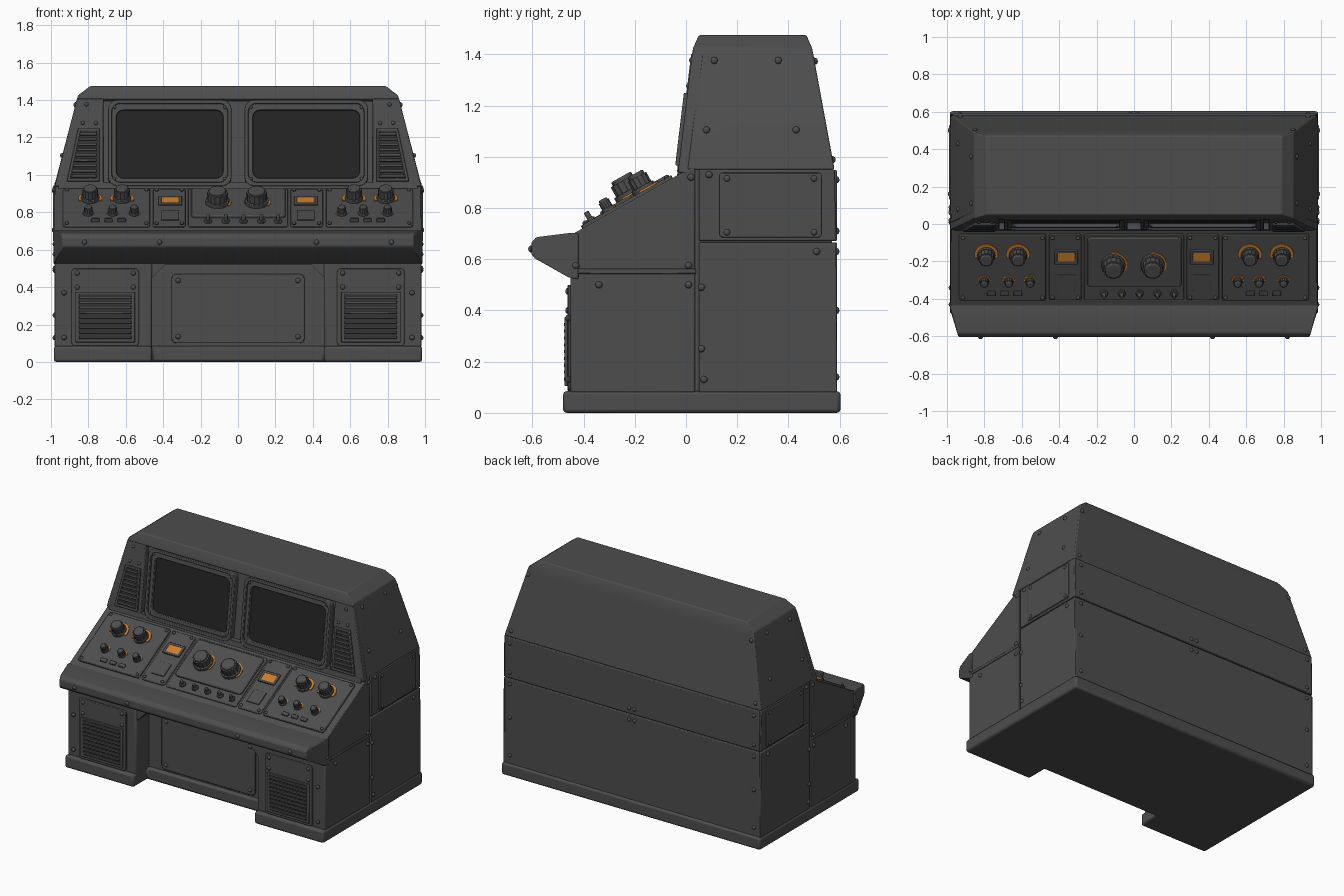
import bpy, bmesh
from math import cos, sin, pi, radians
from mathutils import Matrix, Vector

if "Cube" in bpy.data.objects:
    bpy.data.objects.remove(bpy.data.objects["Cube"], do_unlink=True)


def material(name, r, g, b):
    m = bpy.data.materials.new(name)
    m.use_nodes = True
    m.diffuse_color = (r, g, b, 1)
    bsdf = next(n for n in m.node_tree.nodes if n.type == "BSDF_PRINCIPLED")
    bsdf.inputs["Base Color"].default_value = (r, g, b, 1)
    bsdf.inputs["Roughness"].default_value = 0.7
    return m


GREY = material("painted_grey", 0.075, 0.075, 0.075)
DARK = material("dark_grey", 0.035, 0.035, 0.035)
GLASS = material("screen_black", 0.018, 0.018, 0.018)
ORANGE = material("orange", 0.6, 0.21, 0.025)
made = []


def frame(origin, u, v):
    """Matrix whose local x, y, z are u, v and the outward normal."""
    u, v = Vector(u).normalized(), Vector(v).normalized()
    rot = Matrix((u, v, u.cross(v))).transposed().to_4x4()
    return Matrix.Translation(origin) @ rot


GROUND = frame((0, 0, 0), (1, 0, 0), (0, 1, 0))
FRONT = frame((0, -0.45, 0), (1, 0, 0), (0, 0, 1))
RECESS = frame((0, -0.31, 0), (1, 0, 0), (0, 0, 1))
NOSE = frame((0, -0.605, 0), (1, 0, 0), (0, 0, 1))
SIDE = frame((0.96, 0, 0), (0, 1, 0), (0, 0, 1))
BACK = frame((0, 0.57, 0), (-1, 0, 0), (0, 0, 1))
DESK = frame((0, -0.44, 0.70), (1, 0, 0), (0, 0.41, 0.23))
HOOD = frame((0, -0.03, 0.95), (1, 0, 0), (0, 0.055, 0.46))
HOODSIDE = frame((0.98, 0, 0.95), (0, 1, 0), (-0.12, 0, 0.46))
HOODBACK = frame((0, 0.58, 0.95), (-1, 0, 0), (0, -0.083, 0.46))


def finish(name, bm, mat, mirror=False, bevel=0.0):
    bmesh.ops.recalc_face_normals(bm, faces=bm.faces[:])
    mesh = bpy.data.meshes.new(name)
    bm.to_mesh(mesh)
    bm.free()
    mesh.materials.append(mat)
    ob = bpy.data.objects.new(name, mesh)
    bpy.context.collection.objects.link(ob)
    if mirror:
        ob.modifiers.new("Mirror", "MIRROR")
    if bevel:
        b = ob.modifiers.new("Bevel", "BEVEL")
        b.width, b.segments, b.limit_method = bevel, 2, "ANGLE"
    made.append(ob)
    return ob


def skin(bm, loops, closed_ends=True):
    """Join successive vertex loops with quads."""
    rows = [[bm.verts.new(p) for p in loop] for loop in loops]
    pairs = list(zip(rows, rows[1:]))
    if closed_ends:
        bm.faces.new(rows[0])
        bm.faces.new(rows[-1])
    else:
        pairs.append((rows[-1], rows[0]))
    for a, b in pairs:
        for i in range(len(a)):
            j = (i + 1) % len(a)
            bm.faces.new((a[i], a[j], b[j], b[i]))


def at(m, pts, n):
    return [m @ Vector((p[0], p[1], n)) for p in pts]


def slabs(name, m, shapes, n0, n1, mat=GREY, mirror=False, bevel=0.0):
    bm = bmesh.new()
    for s in shapes:
        skin(bm, [at(m, s, n0), at(m, s, n1)])
    return finish(name, bm, mat, mirror, bevel)


def rim(name, m, outer, inner, n0, n1, mirror=False, bevel=0.004):
    bm = bmesh.new()
    skin(bm, [at(m, outer, n0), at(m, outer, n1), at(m, inner, n1), at(m, inner, n0)], False)
    return finish(name, bm, GREY, mirror, bevel)


def rect(x0, x1, y0, y1):
    return [(x0, y0), (x1, y0), (x1, y1), (x0, y1)]


def rounded(x0, x1, y0, y1, r):
    centres = ((x1 - r, y1 - r), (x0 + r, y1 - r), (x0 + r, y0 + r), (x1 - r, y0 + r))
    return [(cx + r * cos((q + k / 4) * pi / 2), cy + r * sin((q + k / 4) * pi / 2))
            for q, (cx, cy) in enumerate(centres) for k in range(5)]


def disc(c, r, n=20, knurl=0.0):
    return [(c[0] + (r - knurl * (i % 2)) * cos(2 * pi * i / n),
             c[1] + (r - knurl * (i % 2)) * sin(2 * pi * i / n)) for i in range(n)]


def arc(c, r0, r1, a0, a1, n=14):
    angles = [radians(a0 + (a1 - a0) * i / n) for i in range(n + 1)]
    return ([(c[0] + r1 * cos(a), c[1] + r1 * sin(a)) for a in angles] +
            [(c[0] + r0 * cos(a), c[1] + r0 * sin(a)) for a in reversed(angles)])


def bolts(name, m, pts, n, mirror=True, r=0.014):
    bm = bmesh.new()
    for p in pts:
        place = m @ Matrix.Translation((p[0], p[1], n)) @ Matrix.Diagonal((1, 1, 0.8, 1))
        bmesh.ops.create_uvsphere(bm, u_segments=10, v_segments=6, radius=r, matrix=place)
    finish(name, bm, GREY, mirror)


def louvres(name, m, x0, x1a, x1b, y0, y1, count, n):
    """Dark backing and slats; the outer edge may lean from x1a to x1b."""
    slabs(name + "_backing", m, [[(x0, y0), (x1a, y0), (x1b, y1), (x0, y1)]], n, n + 0.004, DARK, True)
    step, shapes = (y1 - y0) / count, []
    for i in range(count):
        t = (i + 0.5) / count
        shapes.append(rect(x0, x1a + (x1b - x1a) * t, y0 + step * (i + 0.2), y0 + step * (i + 0.75)))
    slabs(name + "_slats", m, shapes, n, n + 0.014, GREY, True, 0.003)


def knobs(name, centres, r, h, n, mirror):
    slabs(name + "_collars", DESK, [disc(c, r * 1.15) for c in centres], n - 0.01, n + h * 0.25, GREY, mirror, 0.003)
    slabs(name + "_grips", DESK, [disc(c, r, 28, r * 0.09) for c in centres], n, n + h * 0.8, GREY, mirror)
    slabs(name + "_caps", DESK, [disc(c, r * 0.8) for c in centres], n, n + h, GREY, mirror, 0.006)


# Cabinet core, pedestals and plinth
ACROSS = frame((-0.96, 0, 0), (0, 1, 0), (0, 0, 1))
core = [(-0.31, 0.02), (0.57, 0.02), (0.57, 0.96), (-0.03, 0.96), (-0.035, 0.927),
        (-0.44, 0.70), (-0.44, 0.52), (-0.31, 0.52)]
slabs("cabinet_core", ACROSS, [core], 0, 1.92)
slabs("pedestals", FRONT, [rect(0.46, 0.975, 0.02, 0.54)], -0.16, 0, GREY, True, 0.012)
slabs("recess_gussets", FRONT, [[(0.47, 0.53), (0.38, 0.53), (0.47, 0.44)]], -0.15, -0.01, GREY, True)
plan = [(-0.985, -0.48), (-0.46, -0.48), (-0.46, -0.33), (0.46, -0.33), (0.46, -0.48),
        (0.985, -0.48), (0.985, 0.603), (-0.985, 0.603)]
slabs("plinth", GROUND, [plan], 0, 0.085, GREY, False, 0.014)
slabs("recess_panel", RECESS, [rounded(-0.355, 0.355, 0.1, 0.47, 0.025)], 0, 0.016, GREY, False, 0.004)
bolts("recess_bolts", RECESS, [(0.32, 0.135), (0.32, 0.435)], 0.016)

# Pedestal fronts with louvred vents
slabs("pedestal_panels", FRONT, [rounded(0.53, 0.89, 0.085, 0.5, 0.02)], 0, 0.012, GREY, True, 0.004)
rim("pedestal_vent_rim", FRONT, rect(0.55, 0.87, 0.105, 0.375), rect(0.57, 0.85, 0.12, 0.36), 0.01, 0.024, True)
louvres("pedestal_vent", FRONT, 0.57, 0.85, 0.85, 0.12, 0.36, 9, 0.012)
bolts("pedestal_bolts", FRONT, [(x, z) for x in (0.56, 0.86) for z in (0.4, 0.475)] +
      [(0.93, 0.13), (0.93, 0.37)], 0.01)

# Padded front lip, narrowing to the nose
lip = [(0.99, -0.42, 0.7), (0.985, -0.45, 0.703), (0.945, -0.585, 0.686), (0.938, -0.604, 0.665),
       (0.938, -0.604, 0.62), (0.945, -0.59, 0.603), (0.985, -0.46, 0.53), (0.985, -0.42, 0.52)]
bm = bmesh.new()
skin(bm, [[(s * w, y, z) for w, y, z in lip] for s in (-1, 1)])
finish("front_lip", bm, GREY, False, 0.006)
bolts("lip_bolts", NOSE, [(0.42, 0.64), (0.82, 0.64)], 0)

# Side and back cladding plates
side_plates = [rect(-0.45, 0.035, 0.08, 0.545),
               [(-0.44, 0.56), (0.035, 0.56), (0.035, 0.965), (-0.03, 0.93), (-0.44, 0.70)],
               [(0.05, 0.08), (0.59, 0.08), (0.586, 0.665), (0.05, 0.665)],
               [(0.05, 0.672), (0.586, 0.672), (0.58, 0.95), (0.05, 0.95)]]
slabs("side_plates", SIDE, side_plates, -0.01, 0.02, GREY, True, 0.005)
slabs("side_rails", SIDE, [rect(-0.43, 0.04, 0.543, 0.562)], 0, 0.024, GREY, True, 0.004)
slabs("access_panels", SIDE, [rounded(0.13, 0.53, 0.685, 0.938, 0.015)], 0.01, 0.028, GREY, True, 0.004)
bolts("access_bolts", SIDE, [(y, z) for y in (0.16, 0.5) for z in (0.705, 0.915)], 0.024)
bolts("side_bolts", SIDE, [(-0.43, 0.575), (-0.34, 0.5), (0.01, 0.5), (0.01, 0.575), (0.06, 0.25),
                           (0.07, 0.13), (0.06, 0.49), (0.02, 0.92), (0.09, 0.93), (0.51, 0.63)], 0.02)
slabs("back_plates", BACK, [rect(-0.97, 0.97, 0.08, 0.665), rect(-0.97, 0.97, 0.672, 0.948)], -0.01, 0.02,
      GREY, False, 0.005)
bolts("back_bolts", BACK, [(x, z) for x in (0.02, 0.93) for z in (0.63, 0.71)] +
      [(0.93, 0.14), (0.93, 0.4), (0.93, 0.91)], 0.018)

# Hood: tapered shell with a set-back screen wall and front pillars
rings = [(0.98, 0.005, 0.58, 0.95), (0.864, 0.06, 0.498, 1.395), (0.861, 0.024, 0.496, 1.405),
         (0.855, 0.028, 0.492, 1.425), (0.79, 0.05, 0.47, 1.475)]
bm = bmesh.new()
skin(bm, [[(-w, a, z), (w, a, z), (w, b, z), (-w, b, z)] for w, a, b, z in rings])
finish("hood_shell", bm, GREY, False, 0.006)
slabs("hood_pillars", HOOD, [[(0.72, -0.01), (0.981, -0.01), (0.861, 0.463), (0.72, 0.463)]], -0.045, 0, GREY, True, 0.005)
vent = [(0.74, 0.015), (0.915, 0.015), (0.855, 0.3), (0.74, 0.3)]
hole = [(0.755, 0.03), (0.897, 0.03), (0.842, 0.285), (0.755, 0.285)]
rim("hood_vent_rim", HOOD, vent, hole, -0.002, 0.014, True)
louvres("hood_vent", HOOD, 0.755, 0.897, 0.842, 0.03, 0.285, 9, 0)
bolts("hood_front_bolts", HOOD, [(0.76, 0.33), (0.83, 0.33), (0.81, 0.43)], 0, True, 0.011)
bolts("hood_side_bolts", HOODSIDE, [(0.11, 0.44), (0.36, 0.44), (0.08, 0.16), (0.43, 0.16)], 0)
bolts("hood_back_bolts", HOODBACK, [(0.93, 0.04), (0.85, 0.43)], 0)

# Twin screens with stepped rounded bezels
outer, middle = rounded(0.035, 0.695, -0.01, 0.455, 0.05), rounded(0.055, 0.675, 0.01, 0.435, 0.045)
opening = rounded(0.08, 0.65, 0.035, 0.4, 0.035)
rim("screen_bezel", HOOD, outer, middle, -0.04, 0.004, True)
rim("screen_inner_bezel", HOOD, middle, opening, -0.04, -0.008, True)
slabs("screen_glass", HOOD, [opening], -0.036, -0.028, GLASS, True)
bolts("screen_bolts", HOOD, [(x, v) for x in (0.07, 0.66) for v in (0.03, 0.415)], -0.006, True, 0.009)

# Sloping control desk panels
slabs("desk_side_panels", DESK, [rounded(0.47, 0.935, 0.04, 0.445, 0.015)], -0.01, 0.012, GREY, True, 0.004)
slabs("desk_narrow_panels", DESK, [rounded(0.28, 0.455, 0.04, 0.445, 0.015)], -0.01, 0.008, GREY, True, 0.004)
slabs("desk_centre_base", DESK, [rounded(-0.268, 0.268, 0.04, 0.445, 0.015)], -0.01, 0.008, GREY, False, 0.004)
slabs("desk_centre_panel", DESK, [rounded(-0.25, 0.255, 0.13, 0.43, 0.02)], 0, 0.022, GREY, False, 0.005)
bolts("desk_bolts", DESK, [(x, v) for x in (0.49, 0.915) for v in (0.06, 0.425)] +
      [(x, v) for x in (0.3, 0.435) for v in (0.06, 0.425)] + [(0.23, 0.15), (0.23, 0.41)], 0.014, True, 0.011)

# Knobs with orange dial arcs
large, centre = [(0.62, 0.325), (0.79, 0.325)], [(-0.11, 0.27), (0.1, 0.27)]
small = [(0.555, 0.165), (0.67, 0.165), (0.8, 0.165)]
knobs("large_knobs", large, 0.042, 0.075, 0.012, True)
knobs("centre_knobs", centre, 0.056, 0.08, 0.022, False)
knobs("small_knobs", small, 0.023, 0.05, 0.012, True)
slabs("large_dial_arcs", DESK, [arc(c, 0.046, 0.064, -20, 200) for c in large], 0.012, 0.019, ORANGE, True)
slabs("centre_dial_arcs", DESK, [arc(c, 0.062, 0.074, -30, 100) for c in centre], 0.022, 0.028, ORANGE)
slabs("small_dial_arcs", DESK, [arc(c, 0.026, 0.033, 0, 180) for c in small], 0.012, 0.016, ORANGE, True)

# Lit buttons, toggles and small keys
rim("button_rim", DESK, rect(0.3, 0.425, 0.265, 0.35), rect(0.315, 0.41, 0.28, 0.335), 0, 0.02, True)
slabs("lit_buttons", DESK, [rect(0.315, 0.41, 0.28, 0.335)], 0.008, 0.016, ORANGE, True)
toggles = [(x, 0.085) for x in (-0.16, -0.065, 0.03, 0.125, 0.215)]
slabs("toggle_nuts", DESK, [disc(c, 0.022, 6) for c in toggles], 0, 0.02, GREY, False, 0.003)
slabs("toggle_levers", DESK, [disc(c, 0.011, 10) for c in toggles], 0, 0.05, GREY, False, 0.004)
slabs("small_keys", DESK, [rect(x, x + 0.045, 0.075, 0.1) for x in (0.6, 0.67, 0.74)], 0, 0.024, GREY, True, 0.004)
slabs("narrow_panel_plates", DESK, [rect(0.315, 0.41, 0.1, 0.2)], 0, 0.014, GREY, True, 0.003)

# Smooth shading with crisp edges
bpy.ops.object.select_all(action="DESELECT")
for ob in made:
    ob.select_set(True)
bpy.context.view_layer.objects.active = made[0]
bpy.ops.object.shade_smooth_by_angle(angle=radians(35))
